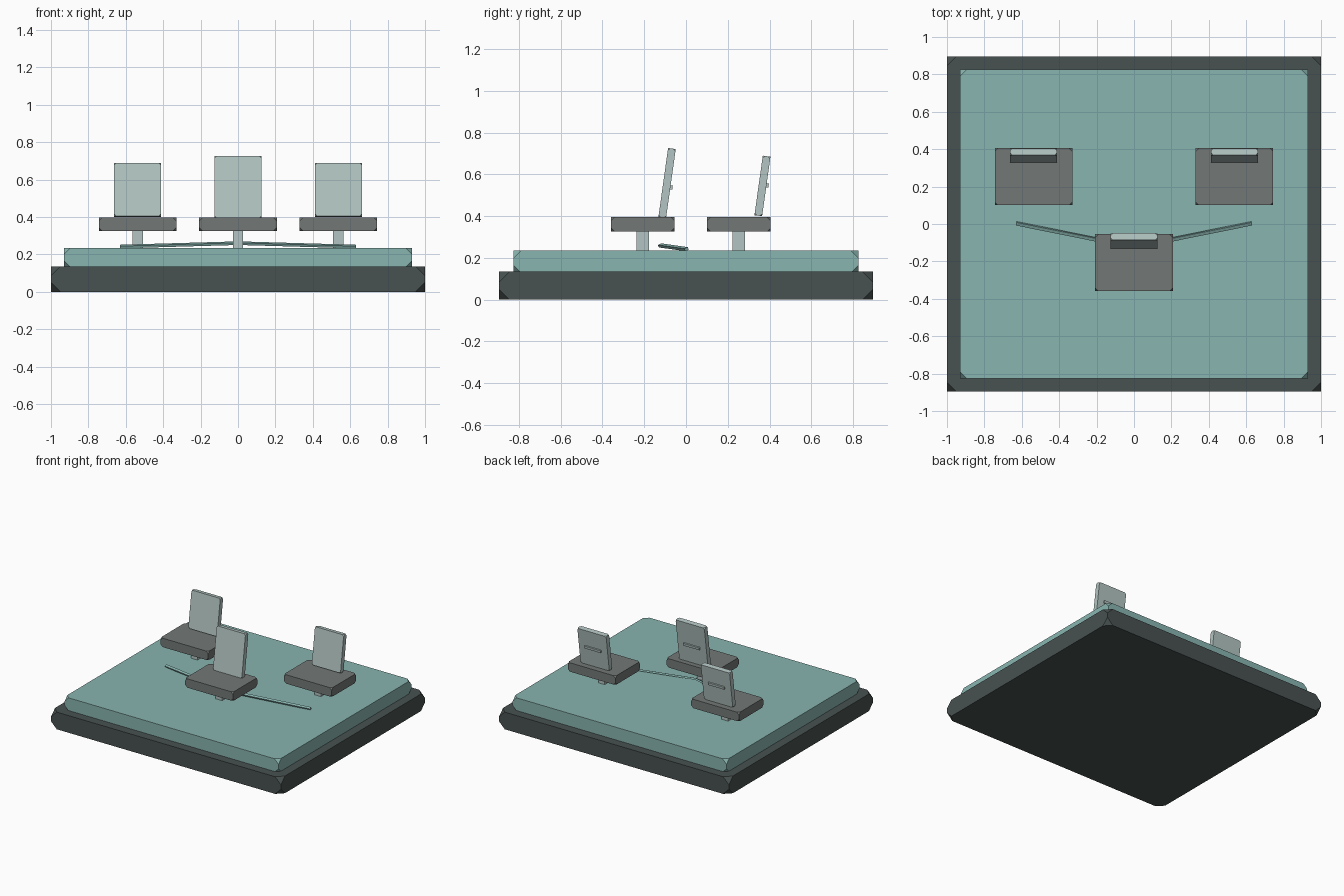
import bpy, bmesh
from math import radians
from mathutils import Matrix, Vector

old = bpy.data.objects.get("Cube")
if old:
    bpy.data.objects.remove(old, do_unlink=True)


def material(name, rgb):
    m = bpy.data.materials.new(name)
    m.use_nodes = True
    color = (*rgb, 1)
    m.diffuse_color = color
    m.node_tree.nodes["Principled BSDF"].inputs["Base Color"].default_value = color
    return m


charcoal = material("charcoal", (0.065, 0.085, 0.082))
teal = material("teal", (0.25, 0.46, 0.435))
grey = material("warm grey", (0.17, 0.19, 0.185))
pale = material("pale grey", (0.45, 0.56, 0.54))


def box(name, size, matrix, mat, cut=0):
    """Box with its corners clipped off."""
    bm = bmesh.new()
    bmesh.ops.create_cube(bm, size=1)
    bmesh.ops.scale(bm, vec=size, verts=bm.verts)
    if cut:
        bmesh.ops.bevel(bm, geom=bm.verts[:], offset=cut, segments=1,
                        profile=0.5, affect='VERTICES')
    bmesh.ops.transform(bm, matrix=matrix, verts=bm.verts)
    mesh = bpy.data.meshes.new(name)
    bm.to_mesh(mesh)
    bm.free()
    mesh.materials.append(mat)
    obj = bpy.data.objects.new(name, mesh)
    bpy.context.collection.objects.link(obj)
    return obj


at = Matrix.Translation

# Stepped platform
box("base", (2, 1.79, 0.135), at((0, 0, 0.0675)), charcoal, 0.05)
box("platform", (1.86, 1.65, 0.105), at((0, 0, 0.1825)), teal, 0.035)


def chair(prefix, x, y, foot, height):
    """Post, cushion, leaning back and a small bar behind it."""
    box(prefix + "_post", (0.056, 0.06, 0.1), at((x, y, 0.28)), pale)
    box(prefix + "_seat", (0.415, 0.305, 0.07), at((x, y, 0.361)), grey, 0.018)
    lean = at((x, y + 0.093, foot)) @ Matrix.Rotation(radians(-8), 4, 'X')
    box(prefix + "_back", (0.25, 0.037, height),
        lean @ at((0, 0, height / 2)), pale, 0.012)
    box(prefix + "_back_bar", (0.14, 0.014, 0.02),
        lean @ at((0, 0.022, 0.15)), pale)


chair("centre", 0, -0.207, 0.392, 0.335)
for side, sign in (("left", 1), ("right", -1)):
    chair(side, sign * 0.537, 0.253, 0.402, 0.288)

    # Slender rail running from the centre to each side
    start = Vector((0, -0.124, 0.26))
    end = Vector((sign * 0.63, 0.003, 0.242))
    along = end - start
    turn = along.to_track_quat('X', 'Z').to_matrix().to_4x4()
    roll = Matrix.Rotation(radians(25 * sign), 4, 'X')
    box(side + "_rail", (along.length, 0.018, 0.013),
        at((start + end) / 2) @ turn @ roll, teal)
